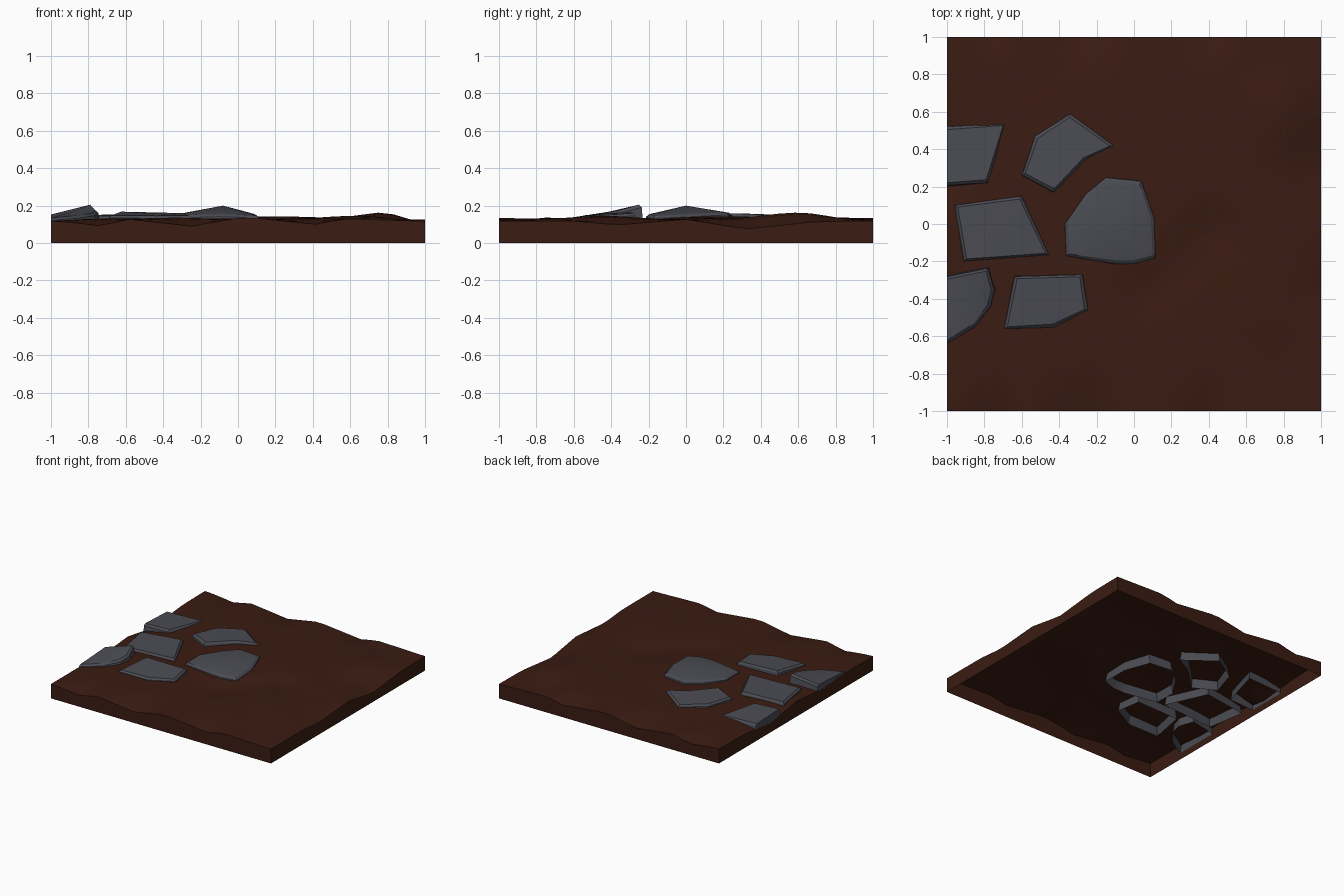
import bpy, bmesh, math
from mathutils import Vector, noise

if "Cube" in bpy.data.objects:
    bpy.data.objects.remove(bpy.data.objects["Cube"])


def material(name, rgb):
    m = bpy.data.materials.new(name)
    m.diffuse_color = (*rgb, 1)
    m.use_nodes = True
    m.node_tree.nodes["Principled BSDF"].inputs["Base Color"].default_value = m.diffuse_color
    return m


DIRT = material("dirt_brown", (0.043, 0.0115, 0.006))
STONE = material("stone_grey", (0.07, 0.072, 0.087))


def make_object(name, bm, mat, angle):
    bmesh.ops.recalc_face_normals(bm, faces=bm.faces)
    me = bpy.data.meshes.new(name)
    bm.to_mesh(me)
    bm.free()
    me.materials.append(mat)
    ob = bpy.data.objects.new(name, me)
    bpy.context.collection.objects.link(ob)
    bpy.ops.object.select_all(action='DESELECT')
    bpy.context.view_layer.objects.active = ob
    ob.select_set(True)
    bpy.ops.object.shade_smooth_by_angle(angle=math.radians(angle))


def profile(points, t):
    for (a, za), (b, zb) in zip(points, points[1:]):
        if t <= b:
            return za + (zb - za) * (t - a) / (b - a)
    return points[-1][1]


# Wavy height of the tile borders and of the soil in between
EDGE_X = [(-1, .118), (-.74, .092), (-.58, .128), (-.25, .09), (.03, .14),
          (.42, .1), (.56, .13), (1, .118)]
EDGE_Y = [(-1, .118), (-.6, .118), (-.37, .097), (0, .127), (.32, .075),
          (.7, .115), (1, .118)]
BUMPS = [(.8, .57, .036, .2), (.2, .15, .014, .28), (.6, -.45, .018, .2),
         (-.4, -.8, .006, .25), (.2, .7, .012, .3), (.08, -.38, -.025, .12),
         (.25, -.22, -.02, .12), (.42, -.02, -.025, .12),
         (-.6, .8, -.008, .2)]
BASE = .129


def height(x, y):
    z = BASE + .006 * noise.noise(Vector((x * 3, y * 5, 2)))
    for bx, by, h, r in BUMPS:
        z += h * math.exp(-((x - bx) ** 2 + (y - by) ** 2) / (r * r))
    wx = max(0, 1 - (1 - abs(y)) / .2)
    wy = max(0, 1 - (1 - abs(x)) / .2)
    px, py = profile(EDGE_X, x), profile(EDGE_Y, y)
    edge = (wx * px + wy * py) / (wx + wy) if wx + wy else 0
    w = max(wx, wy)
    return z * (1 - w) + edge * w


# Soil tile: displaced grid with side skirts, open underneath
bm = bmesh.new()
bmesh.ops.create_grid(bm, x_segments=24, y_segments=24, size=1)
for v in bm.verts:
    v.co.z = height(v.co.x, v.co.y)
rim = [e for e in bm.edges if e.is_boundary]
skirt = bmesh.ops.extrude_edge_only(bm, edges=rim)["geom"]
for v in skirt:
    if isinstance(v, bmesh.types.BMVert):
        v.co.z = 0
bmesh.ops.triangulate(bm, faces=bm.faces)
make_object("soil_tile", bm, DIRT, 30)

# Stones: outline at the soil with top height per corner, and a crown point
STONES = {
    "large_stone": ([(-.37, 0, .15), (-.26, .16, .155), (-.15, .25, .162),
                     (.04, .23, .165), (.11, .03, .155), (.115, -.18, .145),
                     (0, -.215, .152), (-.10, -.215, .155),
                     (-.365, -.17, .148)], (-.08, 0, .2)),
    "back_stone": ([(-.60, .26, .158), (-.53, .47, .152), (-.34, .59, .145),
                    (-.11, .42, .148), (-.25, .35, .155), (-.43, .17, .16)],
                   (-.38, .38, .156)),
    "back_edge_stone": ([(-1, .52, .138), (-.685, .54, .136),
                         (-.78, .22, .148), (-1, .205, .15)],
                        (-.87, .37, .145)),
    "middle_stone": ([(-.96, .10, .145), (-.60, .15, .155),
                      (-.455, -.165, .148), (-.91, -.20, .143)],
                     (-.72, -.03, .15)),
    "front_edge_stone": ([(-1, -.28, .153), (-.78, -.235, .205),
                          (-.745, -.35, .175), (-.765, -.44, .16),
                          (-.85, -.55, .148), (-1, -.64, .135)],
                         (-.88, -.41, .168)),
    "front_stone": ([(-.64, -.28, .168), (-.275, -.27, .16),
                     (-.245, -.46, .148), (-.43, -.555, .146),
                     (-.695, -.56, .148)], (-.46, -.42, .158)),
}
BOTTOM = .055

for name, (outline, crown) in STONES.items():
    bm = bmesh.new()
    mid = Vector(crown)
    rings = [[], [], []]
    for x, y, z in outline:
        p = Vector((x, y, z))
        d = Vector((mid.x - x, mid.y - y, 0)).normalized()
        if x <= -1:  # sliced flush with the tile side
            d.x = 0
        # buried foot, chamfer line, top rim
        for ring, inset, h in zip(rings, (-.012, .002, .02),
                                  (BOTTOM, z - .014, z)):
            q = p + d * inset
            ring.append(bm.verts.new((max(q.x, -.9995), q.y, h)))
    c = bm.verts.new(mid)
    n = len(outline)
    for i in range(n):
        j = (i + 1) % n
        for a, b in zip(rings, rings[1:]):
            bm.faces.new((a[i], a[j], b[j], b[i]))
        bm.faces.new((rings[2][i], rings[2][j], c))
    make_object(name, bm, STONE, 22)
